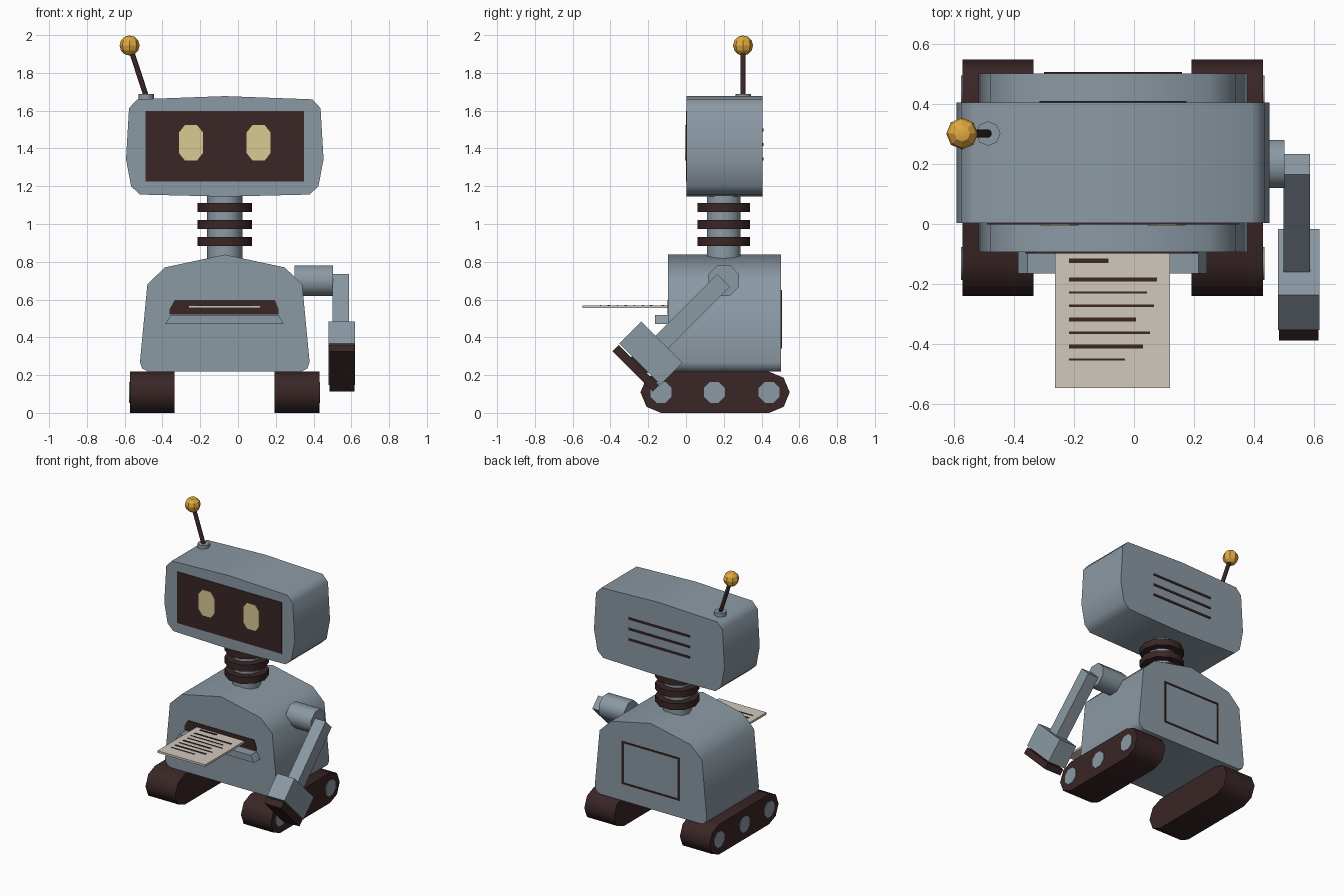
import bpy, bmesh, math
from mathutils import Vector

if "Cube" in bpy.data.objects:
    bpy.data.objects.remove(bpy.data.objects["Cube"], do_unlink=True)

MID = -0.07  # centre line of head, neck and body


def material(name, rgb):
    m = bpy.data.materials.new(name)
    m.use_nodes = True
    m.diffuse_color = (*rgb, 1)
    m.node_tree.nodes["Principled BSDF"].inputs["Base Color"].default_value = (*rgb, 1)
    return m


GREY = material("blue grey", (0.26, 0.32, 0.37))
DARK = material("dark brown", (0.042, 0.019, 0.019))
CREAM = material("eye cream", (0.70, 0.59, 0.29))
PAPER = material("paper", (0.64, 0.58, 0.51))
GOLD = material("gold", (0.76, 0.40, 0.05))


def finish(name, bm, mat, angle=50):
    bmesh.ops.recalc_face_normals(bm, faces=bm.faces)
    mesh = bpy.data.meshes.new(name)
    bm.to_mesh(mesh)
    bm.free()
    mesh.materials.append(mat)
    ob = bpy.data.objects.new(name, mesh)
    bpy.context.collection.objects.link(ob)
    bpy.ops.object.select_all(action="DESELECT")
    ob.select_set(True)
    bpy.context.view_layer.objects.active = ob
    bpy.ops.object.shade_smooth_by_angle(angle=math.radians(angle))
    return ob


def prism(name, outline, axis, lo, hi, mat):
    """Extrude a 2D outline along one axis from lo to hi."""
    place = {"x": lambda p: (lo, p[0], p[1]),
             "y": lambda p: (p[0], lo, p[1]),
             "z": lambda p: (p[0], p[1], lo)}[axis]
    bm = bmesh.new()
    face = bm.faces.new([bm.verts.new(place(p)) for p in outline])
    ext = bmesh.ops.extrude_face_region(bm, geom=[face])
    verts = [v for v in ext["geom"] if isinstance(v, bmesh.types.BMVert)]
    shift = Vector([hi - lo if a == axis else 0 for a in "xyz"])
    bmesh.ops.translate(bm, verts=verts, vec=shift)
    return finish(name, bm, mat)


def rect(x0, x1, z0, z1):
    return [(x0, z0), (x1, z0), (x1, z1), (x0, z1)]


def ring(cx, cy, r, n, turn=0.0):
    return [(cx + r * math.cos(math.tau * (i + turn) / n),
             cy + r * math.sin(math.tau * (i + turn) / n)) for i in range(n)]


def mirrored(half, top, bottom):
    """Symmetric outline about the centre line, from its right half."""
    right = [(MID + x, z) for x, z in half]
    left = [(MID - x, z) for x, z in reversed(half)]
    return [(MID, top)] + right + [(MID, bottom)] + left


# Head
prism("head", mirrored([(0.464, 1.66), (0.507, 1.613), (0.523, 1.343),
                        (0.496, 1.2), (0.45, 1.156)], 1.677, 1.145),
      "y", 0.003, 0.406, GREY)
prism("screen", rect(MID - 0.42, MID + 0.42, 1.225, 1.597), "y", -0.001, 0.006, DARK)
for side, label in ((1, "left"), (-1, "right")):
    cx = MID + side * 0.179
    eye = [(cx + sx * a, 1.43 + sz * b) for sx, sz, a, b in (
        (1, 1, 0.063, 0.055), (1, 1, 0.033, 0.093), (-1, 1, 0.033, 0.093),
        (-1, 1, 0.063, 0.055), (-1, -1, 0.063, 0.055), (-1, -1, 0.033, 0.093),
        (1, -1, 0.033, 0.093), (1, -1, 0.063, 0.055))]
    prism(label + "_eye", eye, "y", -0.005, 0.002, CREAM)
for i in range(3):
    z = 1.345 + i * 0.076
    prism(f"rear_vent_{i + 1}", rect(MID - 0.245, MID + 0.245, z - 0.008, z + 0.008),
          "y", 0.402, 0.410, DARK)

# Antenna
prism("antenna_base", ring(-0.487, 0.302, 0.041, 8), "z", 1.63, 1.688, GREY)
foot, tip = Vector((-0.487, 0.302, 1.68)), Vector((-0.574, 0.302, 1.945))
bm = bmesh.new()
bmesh.ops.create_cone(bm, cap_ends=True, segments=8, radius1=0.014, radius2=0.014,
                      depth=(tip - foot).length)
bmesh.ops.rotate(bm, verts=bm.verts,
                 matrix=(tip - foot).to_track_quat("Z", "Y").to_matrix())
bmesh.ops.translate(bm, verts=bm.verts, vec=(foot + tip) / 2)
finish("antenna_rod", bm, DARK)
bm = bmesh.new()
bmesh.ops.create_uvsphere(bm, u_segments=8, v_segments=6, radius=0.053)
bmesh.ops.translate(bm, verts=bm.verts, vec=tip)
finish("antenna_ball", bm, GOLD, 25)

# Neck with three collars
prism("neck", ring(MID, 0.2, 0.094, 10), "z", 0.78, 1.16, GREY)
for i in range(3):
    z = 0.908 + i * 0.0895
    prism(f"neck_collar_{i + 1}", ring(MID, 0.2, 0.145, 10), "z", z - 0.024, z + 0.024, DARK)

# Body
prism("body", mirrored([(0.318, 0.77), (0.41, 0.68), (0.449, 0.27),
                        (0.438, 0.235), (0.405, 0.218)], 0.838, 0.218),
      "y", -0.094, 0.503, GREY)

# Rear hatch outline
px0, px1, pz0, pz1, t = MID - 0.23, MID + 0.23, 0.34, 0.65, 0.012
for label, r in (("bottom", rect(px0, px1, pz0, pz0 + t)), ("top", rect(px0, px1, pz1 - t, pz1)),
                 ("left", rect(px1 - t, px1, pz0 + t, pz1 - t)),
                 ("right", rect(px0, px0 + t, pz0 + t, pz1 - t))):
    prism("hatch_seam_" + label, r, "y", 0.499, 0.507, DARK)

# Paper slot, tray and printed sheet
prism("paper_slot", [(-0.362, 0.522), (0.214, 0.522), (0.214, 0.55), (0.195, 0.597),
                     (-0.335, 0.597), (-0.362, 0.55)], "y", -0.098, -0.09, DARK)
prism("paper_tray", [(-0.387, 0.47), (0.243, 0.47), (0.215, 0.517), (-0.355, 0.517)],
      "y", -0.165, -0.08, GREY)
prism("paper_sheet", rect(-0.263, 0.12, -0.547, -0.08), "z", 0.554, 0.569, PAPER)
stripes = [(-0.123, -0.085, 0.016), (-0.185, 0.077, 0.013), (-0.229, 0.043, 0.007),
           (-0.273, 0.067, 0.007), (-0.319, 0.007, 0.013), (-0.363, 0.053, 0.007),
           (-0.409, 0.03, 0.013), (-0.453, -0.03, 0.007)]
for i, (y, end, h) in enumerate(stripes):
    prism(f"sheet_stripe_{i + 1}", rect(-0.217, end, y - h / 2, y + h / 2),
          "z", 0.567, 0.572, DARK)

# Tracks with wheel discs on the outer sides
R = 0.109
back = [(0.44 + R * math.sin(a), R - R * math.cos(a))
        for a in (math.pi * i / 4 for i in range(5))]
front = [(0.308 - y, z) for y, z in reversed(back)]
for label, inner, outer in (("left", 0.192, 0.431), ("right", -0.335, -0.573)):
    prism(label + "_track", back + front, "x", inner, outer, DARK)
    out = math.copysign(0.004, outer)
    for i, y in enumerate((-0.132, 0.15, 0.44)):
        prism(f"{label}_wheel_{i + 1}", ring(y, R, 0.06, 8, 0.5), "x",
              outer - out, outer + out, GREY)

# Left arm, bent forward and down
prism("shoulder", ring(0.2, 0.70, 0.087, 8, 0.5), "x", 0.30, 0.502, GREY)


def arm_box(name, start, end, half, x0, x1, mat):
    """Box laid along the arm, which slopes 45 degrees forward and down."""
    s = math.sqrt(0.5)
    pts = [(0.2 - s * (a + n), 0.702 - s * (a - n))
           for a, n in ((start, -half), (end, -half), (end, half), (start, half))]
    prism(name, pts, "x", x0, x1, mat)


arm_box("arm", 0, 0.48, 0.048, 0.50, 0.587, GREY)
arm_box("hand", 0.4625, 0.6275, 0.155, 0.48, 0.62, GREY)
arm_box("hand_pad_joint", 0.60, 0.65, 0.06, 0.50, 0.60, DARK)
arm_box("hand_pad", 0.636, 0.682, 0.15, 0.484, 0.616, DARK)
